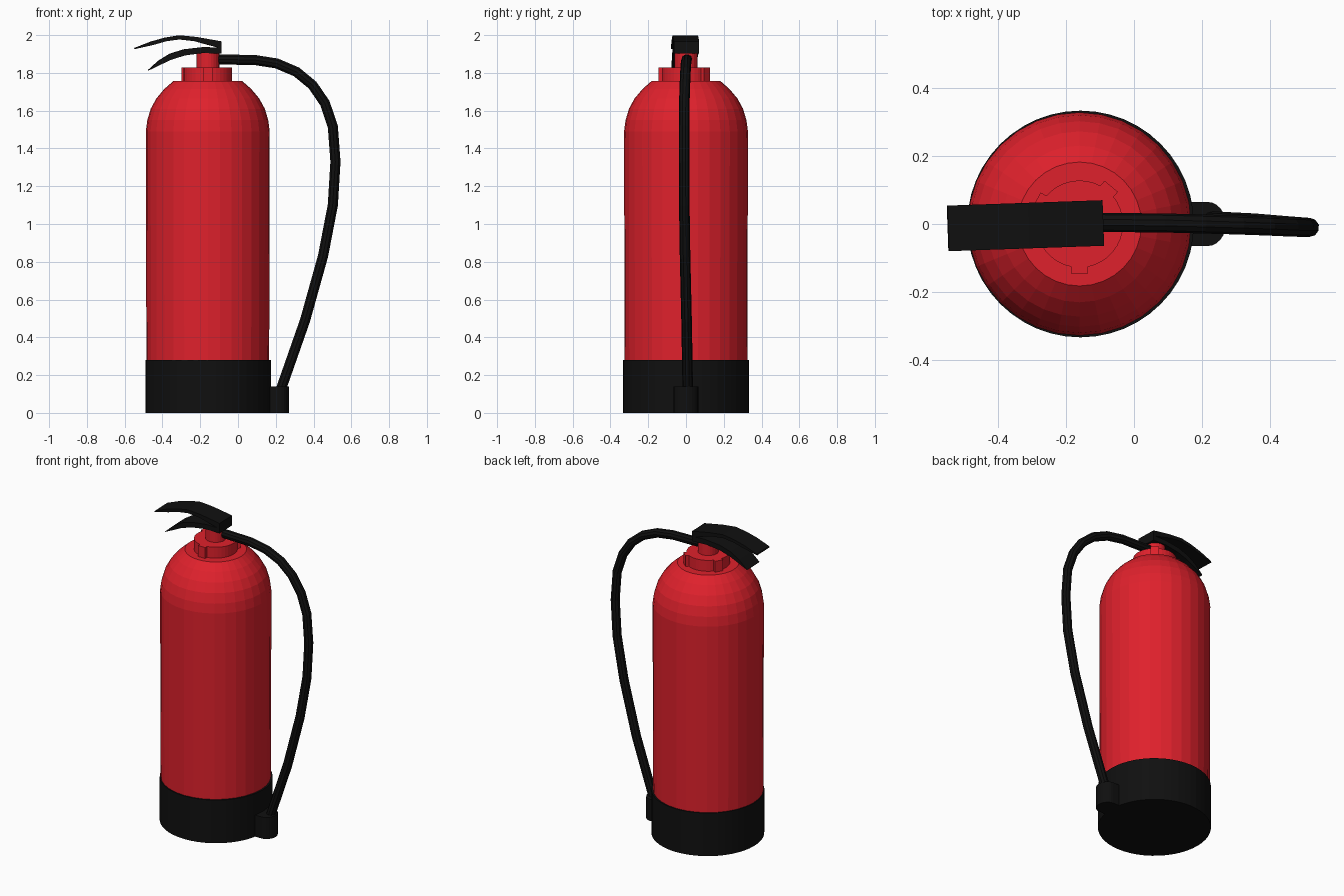
import bpy, bmesh
from math import sin, cos, pi, radians
from mathutils import Vector, Matrix

if "Cube" in bpy.data.objects:
    bpy.data.objects.remove(bpy.data.objects["Cube"])

CX = -0.16  # tank axis


def material(name, color):
    m = bpy.data.materials.new(name)
    m.diffuse_color = color
    m.use_nodes = True
    m.node_tree.nodes["Principled BSDF"].inputs["Base Color"].default_value = m.diffuse_color
    return m


RED = material("red_paint", (0.74, 0.015, 0.025, 1))
BLACK = material("black_rubber", (0.005, 0.005, 0.005, 1))


def finish(name, bm, mat):
    bmesh.ops.recalc_face_normals(bm, faces=bm.faces)
    me = bpy.data.meshes.new(name)
    bm.to_mesh(me)
    bm.free()
    me.materials.append(mat)
    ob = bpy.data.objects.new(name, me)
    bpy.context.collection.objects.link(ob)
    return ob


def lathe(name, profile, mat, cx=CX, sides=32):
    """Stack of rings from (radius, z), capped at both ends."""
    bm = bmesh.new()
    rings = [[bm.verts.new((cx + r * cos(2 * pi * i / sides), r * sin(2 * pi * i / sides), z))
              for i in range(sides)] for r, z in profile]
    for a, b in zip(rings, rings[1:]):
        for i in range(sides):
            j = (i + 1) % sides
            bm.faces.new((a[i], a[j], b[j], b[i]))
    bm.faces.new(rings[0])
    bm.faces.new(rings[-1])
    return finish(name, bm, mat)


def prism(name, outline, depth, mat):
    """Extrude a closed outline of 3D points along a vector."""
    bm = bmesh.new()
    face = bm.faces.new([bm.verts.new(p) for p in outline])
    new = bmesh.ops.extrude_face_region(bm, geom=[face])["geom"]
    bmesh.ops.translate(bm, vec=Vector(depth), verts=[v for v in new if isinstance(v, bmesh.types.BMVert)])
    return finish(name, bm, mat)


# Tank with domed shoulder, and rubber boot
lathe("tank", [(0.325, 0.26), (0.328, 1.49), (0.320, 1.55), (0.302, 1.61),
               (0.272, 1.665), (0.23, 1.715), (0.182, 1.757)], RED)
lathe("base_boot", [(0.333, 0), (0.333, 0.28)], BLACK, cx=-0.157, sides=48)

# Collar ring with three grip tabs
outline = []
tabs = (50, 151, 270)
for deg in range(0, 360, 10):
    if all(abs(deg - t) > 12 for t in tabs):
        outline.append((deg, 0.128))
for t in tabs:
    outline += [(t - 11.5, 0.128), (t - 10, 0.147), (t + 10, 0.147), (t + 11.5, 0.128)]
outline.sort()
prism("collar", [(CX + r * cos(radians(d)), r * sin(radians(d)), 1.75) for d, r in outline],
      (0, 0, 0.078), RED)

# Valve neck
lathe("valve_neck", [(0.061, 1.82), (0.061, 1.92)], RED, sides=24)


# Curved levers: side profile extruded across, turned slightly on the tank axis
def lever(name, profile):
    w = 0.134
    ob = prism(name, [(x, -w / 2, z) for x, z in profile], (0, w, 0), BLACK)
    ob.data.transform(Matrix.Translation((-0.09, 0.003, 0)) @ Matrix.Rotation(radians(2), 4, "Z")
                      @ Matrix.Translation((0.09, 0, 0)))


lever("squeeze_lever", [(-0.545, 1.933), (-0.46, 1.966), (-0.385, 1.987), (-0.31, 1.999),
                        (-0.22, 1.99), (-0.09, 1.967), (-0.09, 1.93), (-0.15, 1.946), (-0.23, 1.968),
                        (-0.31, 1.977), (-0.38, 1.968), (-0.45, 1.948), (-0.548, 1.926)])
lever("carry_handle", [(-0.472, 1.818), (-0.42, 1.865), (-0.36, 1.902), (-0.285, 1.925),
                       (-0.18, 1.937), (-0.09, 1.933), (-0.09, 1.902), (-0.19, 1.905),
                       (-0.285, 1.892), (-0.36, 1.868), (-0.477, 1.812)])

# Discharge hose swept along a path
path = [(-0.14, 0.005, 1.872), (0.09, 0.003, 1.868), (0.205, 0, 1.85), (0.31, -0.003, 1.805),
        (0.395, -0.006, 1.735), (0.46, -0.009, 1.64), (0.502, -0.01, 1.515), (0.516, -0.01, 1.33),
        (0.502, -0.009, 1.10), (0.45, -0.005, 0.83), (0.355, 0.003, 0.49), (0.215, 0.01, 0.09)]
cu = bpy.data.curves.new("hose", "CURVE")
cu.dimensions = "3D"
cu.bevel_depth = 0.028
cu.bevel_resolution = 3
cu.use_fill_caps = True
cu.materials.append(BLACK)
sp = cu.splines.new("POLY")
sp.points.add(len(path) - 1)
for p, co in zip(sp.points, path):
    p.co = (*co, 1)
sp.use_smooth = False
bpy.context.collection.objects.link(bpy.data.objects.new("hose", cu))

# Hose holder: block running out of the boot with a rounded end
rounded = [(0.215 + 0.055 * cos(radians(a)), 0.065 * sin(radians(a)), 0) for a in range(-90, 91, 15)]
prism("hose_holder", [(0.12, -0.065, 0)] + rounded + [(0.12, 0.065, 0)], (0, 0, 0.14), BLACK)
